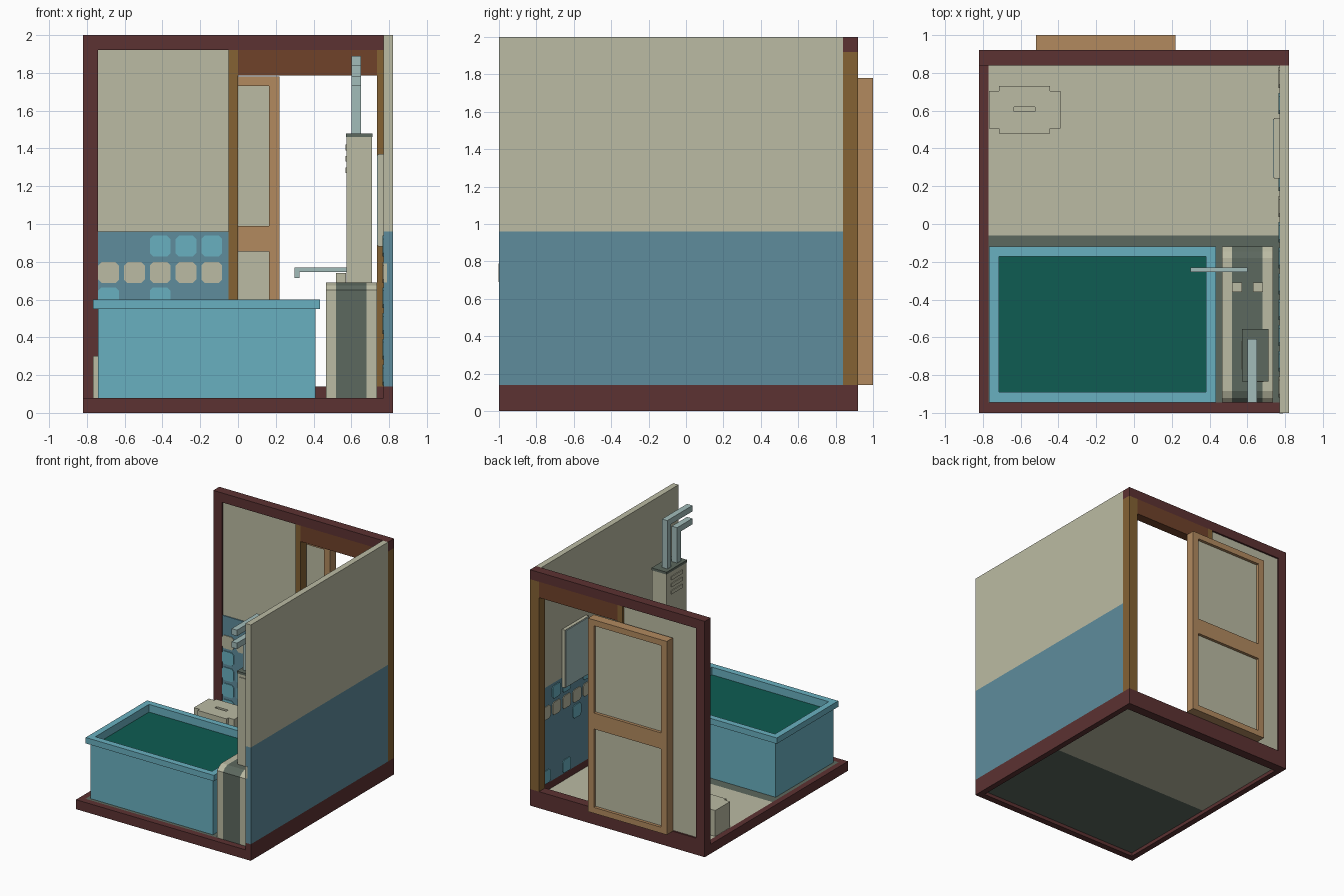
import bpy, bmesh, random

cube = bpy.data.objects.get("Cube")
if cube:
    bpy.data.objects.remove(cube, do_unlink=True)
random.seed(4)


def material(name, rgb):
    m = bpy.data.materials.new(name)
    m.use_nodes = True
    lin = [((c / 255 + 0.055) / 1.055) ** 2.4 for c in rgb] + [1]
    m.diffuse_color = lin
    m.node_tree.nodes["Principled BSDF"].inputs["Base Color"].default_value = lin
    return m


beige = material("beige", (187, 187, 163))
blue = material("tile blue", (94, 140, 156))
aqua = material("bath aqua", (105, 176, 192))
maroon = material("maroon wood", (92, 50, 50))
ochre = material("ochre wood", (133, 98, 52))
tan = material("tan wood", (178, 138, 95))
brown = material("dark brown wood", (112, 66, 42))
grey = material("dark grey", (92, 104, 94))
green = material("water green", (14, 92, 82))
pale = material("pale metal", (162, 188, 186))


def finish(name, bm, mat):
    bmesh.ops.recalc_face_normals(bm, faces=bm.faces)
    me = bpy.data.meshes.new(name)
    bm.to_mesh(me)
    bm.free()
    me.materials.append(mat)
    ob = bpy.data.objects.new(name, me)
    bpy.context.collection.objects.link(ob)
    return ob


def loft(name, mat, loops):
    """Join closed loops of points in order and cap both ends."""
    bm = bmesh.new()
    rings = [[bm.verts.new(p) for p in loop] for loop in loops]
    n = len(rings[0])
    for a, b in zip(rings, rings[1:]):
        for i in range(n):
            j = (i + 1) % n
            bm.faces.new((a[i], a[j], b[j], b[i]))
    bm.faces.new(rings[0])
    bm.faces.new(rings[-1])
    return finish(name, bm, mat)


def rect(x, y, z):
    return [(x[0], y[0], z), (x[1], y[0], z), (x[1], y[1], z), (x[0], y[1], z)]


def box(name, mat, x, y, z):
    return loft(name, mat, [rect(x, y, z[0]), rect(x, y, z[1])])


def prism_x(name, mat, profile, x):
    return loft(name, mat, [[(v, a, b) for a, b in profile] for v in x])


def tile(name, mat, u, z, wall):
    """Thin square with cut corners on the back or right wall."""
    s, c, t = 0.11, 0.018, 0.006
    pts = [(c, 0), (s - c, 0), (s, c), (s, s - c), (s - c, s), (c, s), (0, s - c), (0, c)]
    if wall == "back":
        loops = [[(u + a, y, z + b) for a, b in pts] for y in (0.847, 0.847 - t)]
    else:
        loops = [[(x, u + a, z + b) for a, b in pts] for x in (0.77, 0.77 - t)]
    loft(name, mat, loops)


# Base frame and floor
back = (0.84, 0.92)
box("base_front", maroon, (-0.82, 0.77), (-1, -0.945), (0, 0.08))
box("base_left", maroon, (-0.82, -0.77), (-0.945, 0.84), (0, 0.08))
box("base_right", maroon, (0.77, 0.82), (-1, 0.84), (0, 0.14))
box("back_sill", maroon, (-0.82, 0.82), back, (0, 0.14))
box("bath_floor", grey, (-0.77, 0.77), (-0.945, -0.06), (0.03, 0.08))
box("room_floor", beige, (-0.77, 0.77), (-0.06, 0.84), (0.03, 0.08))

# Right wall
box("right_wall_lower", blue, (0.77, 0.82), (-1, 0.84), (0.14, 0.96))
box("right_wall_upper", beige, (0.77, 0.82), (-1, 0.84), (0.96, 2))

# Back wall frame and panel
box("back_post", maroon, (-0.82, -0.74), back, (0.14, 1.92))
box("back_beam", maroon, (-0.82, 0.82), back, (1.92, 2))
box("door_post_inner", ochre, (-0.05, 0), back, (0.14, 1.92))
box("door_post_outer", ochre, (0.735, 0.82), back, (0.14, 1.92))
box("door_lintel", brown, (0, 0.735), back, (1.785, 1.92))
box("back_panel", beige, (-0.74, -0.05), (0.855, 0.905), (0.14, 1.92))
box("back_panel_tiling", blue, (-0.74, -0.05), (0.847, 0.855), (0.14, 0.96))

# Wall tiles: one beige row with scattered aqua tiles above and below
pitch = 0.1365
upper, lower = 0.828, 0.555
for i in range(5):
    u = -0.74 + i * pitch
    tile("back_band_tile", beige, u, 0.688, "back")
    if i > 1:
        tile("back_upper_tile", aqua, u, upper, "back")
    if i in (0, 2):
        tile("back_lower_tile", aqua, u, lower, "back")
    for k in (1, 2, 3):
        if random.random() < 0.4:
            tile("back_scatter_tile", aqua, u, lower - k * pitch, "back")
for i in range(13):
    u = 0.72 - i * pitch
    tile("right_band_tile", beige, u, 0.688, "right")
    for z in [upper] + [lower - k * pitch for k in range(4)]:
        if random.random() < 0.45:
            tile("right_scatter_tile", aqua, u, z, "right")
box("wall_end_tile", beige, (0.77, 0.79), (-1.003, -1), (0.69, 0.79))

# Sliding door on the outside
door_y = (0.92, 1)
for side, x in (("left", (-0.52, -0.465)), ("right", (0.165, 0.22))):
    box("door_stile_" + side, tan, x, door_y, (0.14, 1.78))
for part, z in (("bottom", (0.14, 0.19)), ("middle", (0.855, 0.99)), ("top", (1.73, 1.78))):
    box("door_rail_" + part, tan, (-0.465, 0.165), door_y, z)
for part, z in (("lower", (0.19, 0.855)), ("upper", (0.99, 1.73))):
    box("door_panel_" + part, beige, (-0.465, 0.165), (0.945, 0.975), z)

# Mirror on the right wall
box("mirror_body", beige, (0.742, 0.77), (0.24, 0.56), (0.88, 1.37))
box("mirror_glass", pale, (0.735, 0.742), (0.245, 0.555), (0.885, 1.365))

# Bathtub: body, overhanging rim and hollow inside
body = ((-0.74, 0.41), (-0.92, -0.145))
rim = ((-0.768, 0.435), (-0.944, -0.12))
hole = ((-0.715, 0.38), (-0.89, -0.172))
loft("bathtub", aqua, [rect(*body, 0.08), rect(*body, 0.55), rect(*rim, 0.55),
                       rect(*rim, 0.6), rect(*hole, 0.6), rect(*hole, 0.5)])
box("bath_water", green, *hole, (0.5, 0.535))

# Water heater with a rounded top and a dark centre band
profile = [(-0.944, 0.08), (-0.944, 0.65), (-0.92, 0.675), (-0.885, 0.69),
           (-0.18, 0.69), (-0.145, 0.675), (-0.12, 0.65), (-0.12, 0.08)]
prism_x("heater_left_side", beige, profile, (0.465, 0.52))
prism_x("heater_band", grey, profile, (0.52, 0.68))
prism_x("heater_right_side", beige, profile, (0.68, 0.737))
for x in (0.52, 0.63):
    box("heater_knob", beige, (x, x + 0.052), (-0.36, -0.31), (0.69, 0.74))

# Flue box with louvres
box("flue_box", beige, (0.575, 0.71), (-0.83, -0.56), (0.69, 1.46))
box("flue_cap", grey, (0.572, 0.713), (-0.833, -0.557), (1.46, 1.48))
box("flue_front_slot", beige, (0.597, 0.685), (-0.836, -0.83), (1.405, 1.435))
for k in range(3):
    z = 1.27 + k * 0.06
    box("flue_louvre", beige, (0.568, 0.575), (-0.77, -0.62), (z, z + 0.03))

# Two bent flue pipes
for y, top in ((-0.61, 1.89), (-0.74, 1.78)):
    elbow = [(y, 1.48), (y, top), (-0.945, top), (-0.945, top - 0.05),
             (y - 0.05, top - 0.05), (y - 0.05, 1.48)]
    prism_x("flue_pipe", pale, elbow, (0.602, 0.652))

# Faucet swinging over the bath
spout = [(0.3, 0.715), (0.3, 0.77), (0.6, 0.77), (0.6, 0.69),
         (0.575, 0.69), (0.575, 0.745), (0.325, 0.745), (0.325, 0.715)]
loft("faucet", pale, [[(x, y, z) for x, z in spout] for y in (-0.255, -0.23)])

# Bath stool: notched top with a slot, standing on end panels
for y in ((0.48, 0.595), (0.62, 0.73)):
    box("stool_top", beige, (-0.715, -0.445), y, (0.25, 0.3))
for x in ((-0.715, -0.635), (-0.525, -0.445)):
    box("stool_top_bridge", beige, x, (0.595, 0.62), (0.25, 0.3))
for x in ((-0.768, -0.715), (-0.445, -0.39)):
    box("stool_leg", beige, x, (0.505, 0.705), (0.08, 0.3))
